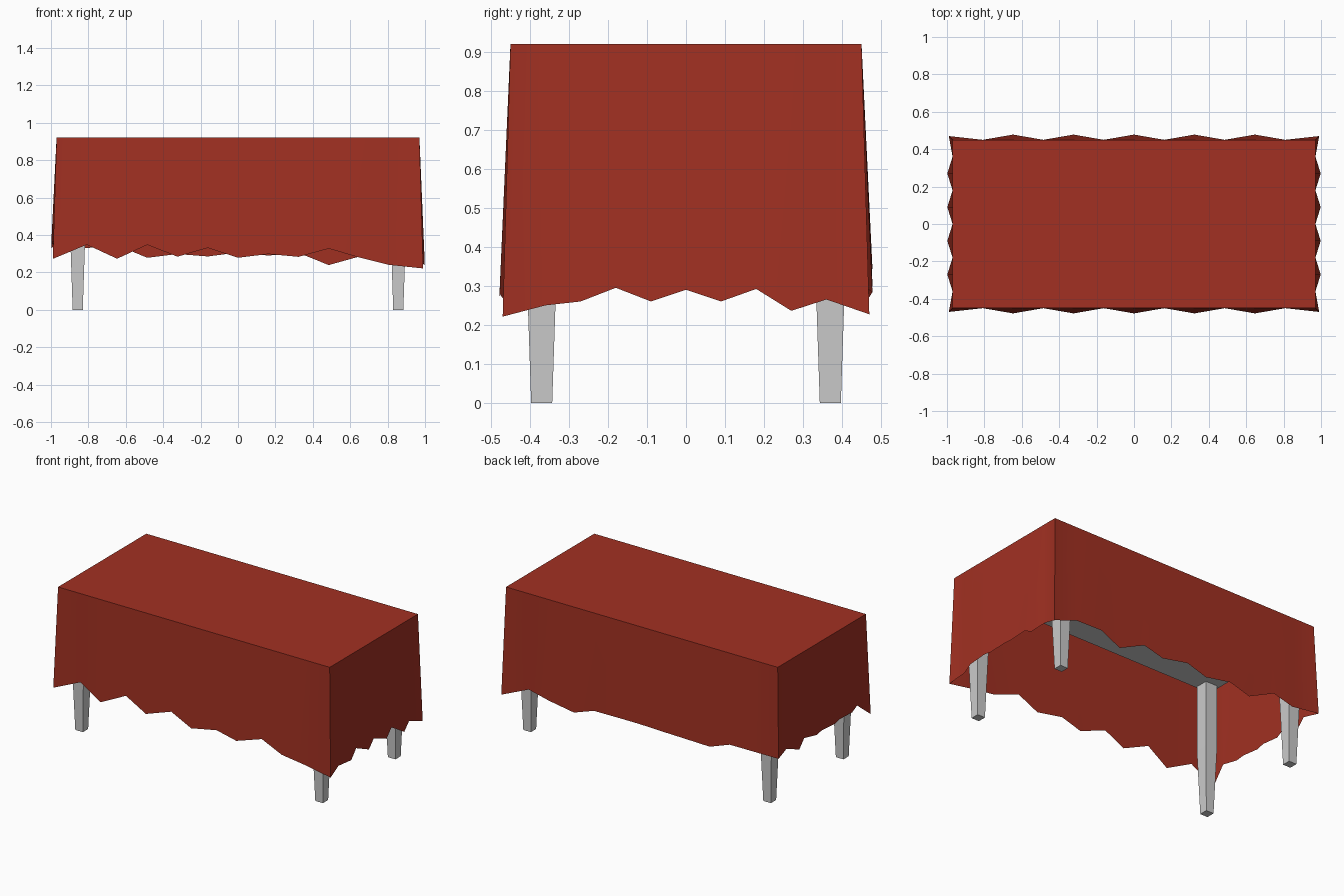
import bpy, bmesh

if "Cube" in bpy.data.objects:
    bpy.data.objects.remove(bpy.data.objects["Cube"])

W, D, H = 0.97, 0.45, 0.92      # cloth top half-width, half-depth, height
FLARE = 0.028                   # how far the outer pleats stand out


def make_object(name, bm):
    bmesh.ops.recalc_face_normals(bm, faces=bm.faces)
    mesh = bpy.data.meshes.new(name)
    bm.to_mesh(mesh)
    bm.free()
    obj = bpy.data.objects.new(name, mesh)
    bpy.context.collection.objects.link(obj)
    return obj


# Table slab under the cloth
bm = bmesh.new()
bmesh.ops.create_cube(bm, size=1)
for v in bm.verts:
    v.co = (v.co.x * 1.84, v.co.y * 0.84, 0.875 + v.co.z * 0.06)
make_object("table_top", bm)


# Square legs: tapered foot, straight upper part
def leg(name, cx, cy):
    bm = bmesh.new()
    rings = []
    for z, r in ((0, 0.027), (0.42, 0.041), (0.85, 0.041)):
        rings.append([bm.verts.new((cx + sx * r, cy + sy * r, z))
                      for sx, sy in ((-1, -1), (1, -1), (1, 1), (-1, 1))])
    for a, b in zip(rings, rings[1:]):
        for i in range(4):
            j = (i + 1) % 4
            bm.faces.new((a[i], a[j], b[j], b[i]))
    bm.faces.new(rings[0])
    bm.faces.new(rings[-1])
    make_object(name, bm)


for sy, end in ((-1, "front"), (1, "back")):
    for sx, side in ((-1, "left"), (1, "right")):
        leg(f"{end}_{side}_leg", sx * 0.857, sy * 0.37)

# Tablecloth: hem heights of each side, counter-clockwise, corner to corner
front = (.272, .348, .273, .347, .284, .331, .278, .298, .283, .327, .28, .24)
right = (.221, .25, .26, .295, .26, .29, .26, .292, .236, .265)
back = (.227, .301, .284, .239, .304, .29, .306, .285, .298, .278, .345, .33)
left = (.342, .36, .328, .36, .354, .342, .355, .344, .362, .364)
corners = ((-W, -D), (W, -D), (W, D), (-W, D))
outward = ((0, -1), (1, 0), (0, 1), (-1, 0))

bm = bmesh.new()
top, hem = [], []
for k, heights in enumerate((front, right, back, left)):
    (x0, y0), (x1, y1) = corners[k], corners[(k + 1) % 4]
    nx, ny = outward[k]
    for i, z in enumerate(heights):
        t = i / len(heights)
        x, y = x0 + (x1 - x0) * t, y0 + (y1 - y0) * t
        top.append(bm.verts.new((x, y, H)))
        if i == 0:              # corner flares diagonally
            px, py, _ = outward[k - 1] + (0,)
            dx, dy = (nx + px) * 0.02, (ny + py) * 0.02
        else:                   # alternate in and out pleats
            f = FLARE if i % 2 == 0 else 0
            dx, dy = nx * f, ny * f
        hem.append(bm.verts.new((x + dx, y + dy, z)))
n = len(top)
bm.faces.new(top)
for i in range(n):
    j = (i + 1) % n
    bm.faces.new((hem[i], hem[j], top[j], top[i]))
cloth = make_object("tablecloth", bm)

red = bpy.data.materials.new("red_cloth")
red.diffuse_color = (0.36, 0.03, 0.016, 1)
red.use_nodes = True
red.node_tree.nodes["Principled BSDF"].inputs["Base Color"].default_value = red.diffuse_color
cloth.data.materials.append(red)
bpy.context.view_layer.objects.active = cloth
cloth.select_set(True)
bpy.ops.object.shade_smooth_by_angle()
